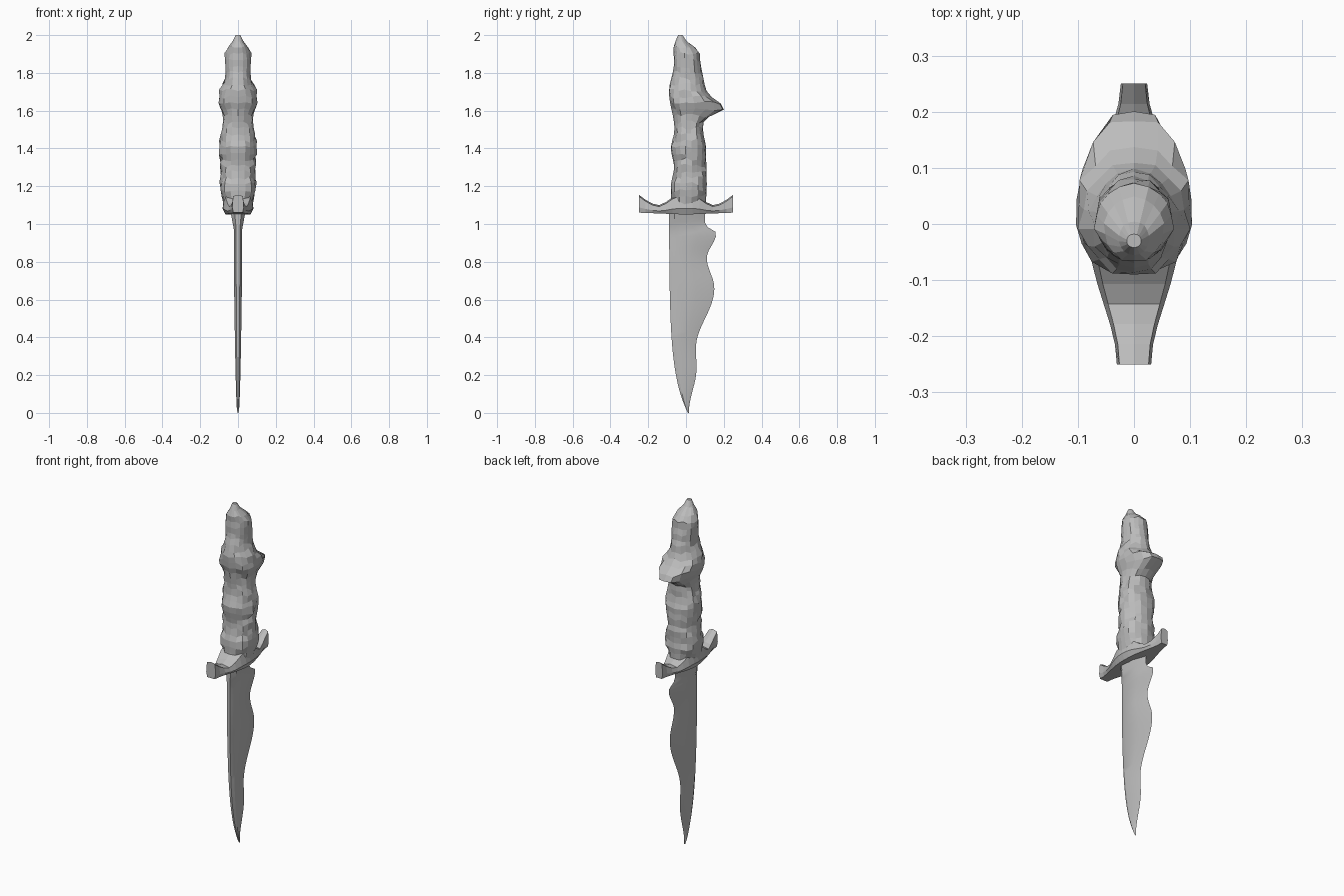
import bpy, bmesh, math, random

cube = bpy.data.objects.get("Cube")
if cube:
    bpy.data.objects.remove(cube, do_unlink=True)
random.seed(7)

grey = bpy.data.materials.new("plain grey")
grey.use_nodes = True
tone = (0.5, 0.5, 0.5, 1)
grey.diffuse_color = tone
grey.node_tree.nodes["Principled BSDF"].inputs["Base Color"].default_value = tone


def steps(start, end, count):
    """Evenly spaced values from start to end."""
    return [start + (end - start) * i / count for i in range(count + 1)]


def flow(knots, position):
    """Ease between the knots of a profile, levelling out at each one."""
    for (start, first), (end, second) in zip(knots, knots[1:]):
        if position <= end:
            part = max(0, (position - start) / (end - start))
            return first + (second - first) * (1 - math.cos(math.pi * part)) / 2
    return knots[-1][1]


def loft(name, halves):
    """Skin half sections, each mirrored across x into a closed ring."""
    bm = bmesh.new()
    rings = []
    for half in halves:
        ring = half + [(-x, y, z) for x, y, z in reversed(half[1:-1])]
        rings.append([bm.verts.new(point) for point in ring])
    count = len(rings[0])
    for lower, upper in zip(rings, rings[1:]):
        for i in range(count):
            j = (i + 1) % count
            bm.faces.new((lower[i], lower[j], upper[j], upper[i]))
    bm.faces.new(rings[0])
    bm.faces.new(rings[-1])
    bmesh.ops.recalc_face_normals(bm, faces=bm.faces)
    mesh = bpy.data.meshes.new(name)
    bm.to_mesh(mesh)
    bm.free()
    mesh.materials.append(grey)
    obj = bpy.data.objects.new(name, mesh)
    bpy.context.collection.objects.link(obj)
    return obj


# Blade: curved spine, wavy cutting edge, flared root
cutting_edge = [(0, 0.015), (0.24, 0.056), (0.34, 0.052), (0.66, 0.15),
                (0.82, 0.11), (0.95, 0.16), (1, 0.1)]
sections = []
for z in steps(0, 1.06, 42):
    spine = 0.1 * math.exp(-z / 0.2) - 0.09
    edge = flow(cutting_edge, z)
    width = edge - spine
    thick = 0.003 + 0.018 * min(1, z / 0.7) ** 0.5 + max(0, z - 0.97) / 5
    sections.append([
        (0, spine, z),
        (thick * 0.45, spine, z),
        (thick, spine + width * 0.15, z),
        (thick * 0.85, spine + width * 0.6, z),
        (0, edge, z),
    ])
blade = loft("blade", sections)
bpy.ops.object.select_all(action="DESELECT")
blade.select_set(True)
bpy.context.view_layer.objects.active = blade
bpy.ops.object.shade_smooth_by_angle(angle=math.radians(25))

# Cross guard: tapering arms with upturned ends and a raised collar
sections = []
for y in steps(-0.25, 0.25, 14):
    reach = abs(y) / 0.25
    width = 0.027 - y / 70 + 0.055 * (1 - reach ** 2) ** 2
    bottom = 1.05 + reach / 100
    upturn = 0.055 * max(0, (reach - 0.6) / 0.4) ** 1.5
    collar = 0.06 * max(0, 1 - (reach * 2) ** 2)
    top = 1.1 + upturn + collar
    sections.append([
        (0, y, bottom),
        (width * 0.8, y, bottom),
        (width, y, bottom + (top - bottom) * 0.3),
        (width * 0.85, y, top - 0.008),
        (0, y, top),
    ])
loft("cross_guard", sections)

# Gnarled handle: swelling profiles, a rear hook and rough seeded facets
front_profile = [(1.1, -0.08), (1.2, -0.08), (1.3, -0.063), (1.4, -0.08), (1.5, -0.061),
                 (1.7, -0.09), (1.85, -0.064), (1.94, -0.066), (2, -0.042)]
back_profile = [(1.1, 0.105), (1.2, 0.11), (1.4, 0.106), (1.5, 0.09),
                (1.7, 0.1), (1.9, 0.073), (2, -0.018)]
side_profile = [(1.1, 0.076), (1.19, 0.1), (1.3, 0.093), (1.4, 0.1), (1.55, 0.08),
                (1.66, 0.108), (1.78, 0.068), (1.9, 0.07), (2, 0.013)]
hook_height = 1.61
heights = steps(1.08, 2, 28)
sections = []
for z in heights:
    spread = 0.035 if z < hook_height else 0.06
    hook = 0.107 * math.exp(-((z - hook_height) / spread) ** 2)
    front = flow(front_profile, z)
    back = flow(back_profile, z) + hook
    side = flow(side_profile, z)
    middle = min(0.015, (front + back) / 2)
    rough = 0 if z in (heights[0], heights[-1]) else min(1, side / 0.08)
    half = []
    for angle in steps(0, math.pi, 9):
        across, along = math.sin(angle), math.cos(angle)
        if across < 0.01:
            half.append((0, front if along > 0 else back, z))
            continue
        depth = middle - front if along > 0 else back - middle
        bump = 1 + random.uniform(-0.08, 0.06) * rough
        half.append((
            side * across ** 0.88 * bump,
            middle - along * depth * bump,
            z + random.uniform(-0.011, 0.011) * rough,
        ))
    sections.append(half)
loft("gnarled_handle", sections)
